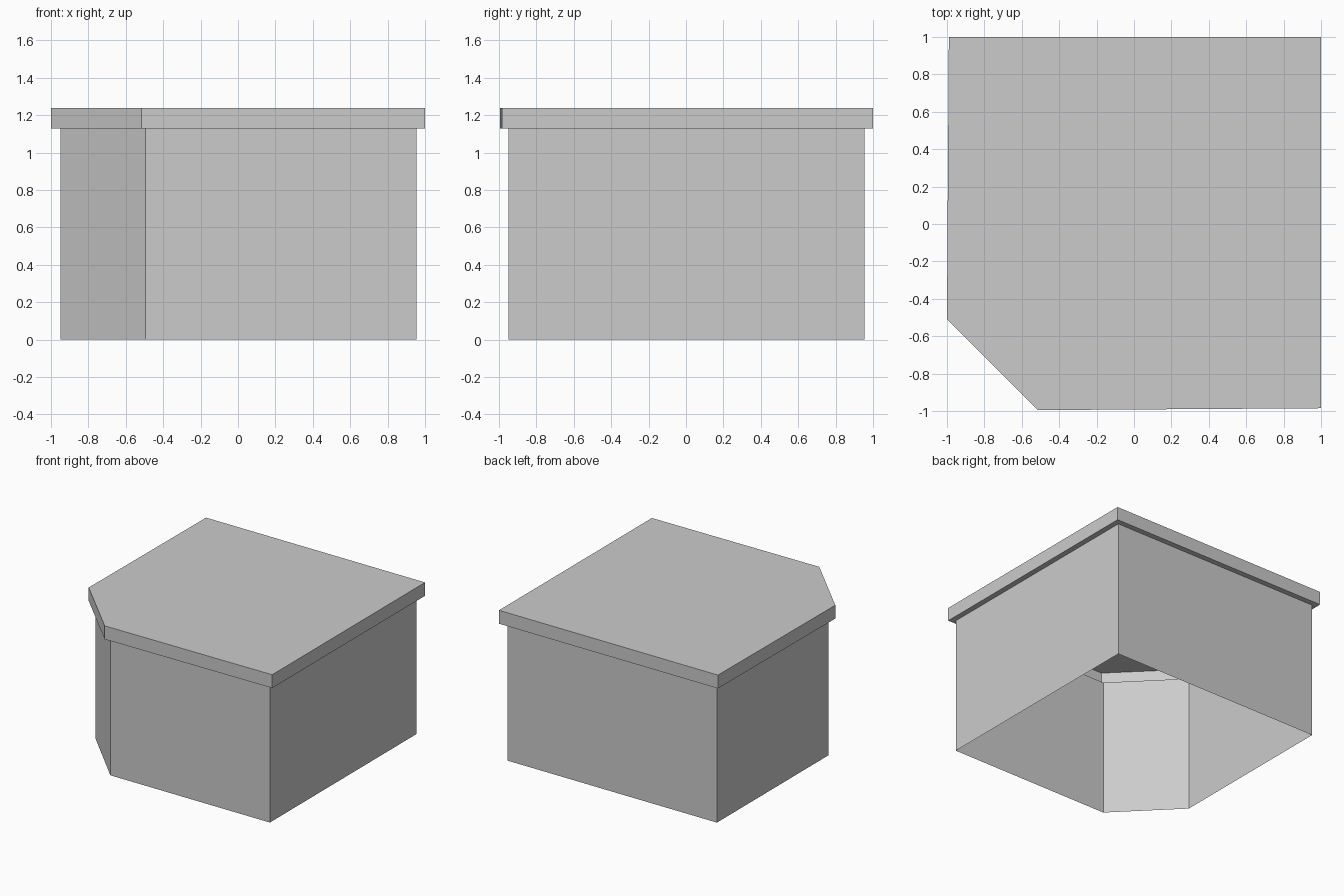
import bpy
import bmesh

if "Cube" in bpy.data.objects:
    bpy.data.objects.remove(bpy.data.objects["Cube"])

grey = bpy.data.materials.new("plain grey")
grey.use_nodes = True
grey.diffuse_color = (0.6, 0.6, 0.6, 1)
grey.node_tree.nodes["Principled BSDF"].inputs["Base Color"].default_value = (0.6, 0.6, 0.6, 1)

# Plans run anticlockwise, with the front right corner cut off
WALL_PLAN = [(-0.95, -0.49), (-0.495, -0.95), (0.955, -0.95), (0.955, 0.955), (-0.95, 0.955)]
LID_PLAN = [(-1, -0.51), (-0.515, -0.995), (1, -0.985), (1, 1), (-0.99, 1)]
WALL_TOP, LID_TOP = 1.13, 1.24


def ring(bm, plan, z):
    return [bm.verts.new((x, y, z)) for x, y in plan]


def bridge(bm, low, high):
    count = len(low)
    for i in range(count):
        j = (i + 1) % count
        bm.faces.new((low[i], low[j], high[j], high[i]))


def finish(name, bm):
    mesh = bpy.data.meshes.new(name)
    bm.to_mesh(mesh)
    bm.free()
    mesh.materials.append(grey)
    obj = bpy.data.objects.new(name, mesh)
    bpy.context.collection.objects.link(obj)


# Thin walls, open at the bottom
bm = bmesh.new()
bridge(bm, ring(bm, WALL_PLAN, 0), ring(bm, WALL_PLAN, WALL_TOP))
finish("walls", bm)

# Hollow lid: overhang underside, rim and flat top
bm = bmesh.new()
inner = ring(bm, WALL_PLAN, WALL_TOP)
outer = ring(bm, LID_PLAN, WALL_TOP)
top = ring(bm, LID_PLAN, LID_TOP)
bridge(bm, inner, outer)
bridge(bm, outer, top)
bm.faces.new(top)
finish("lid", bm)
